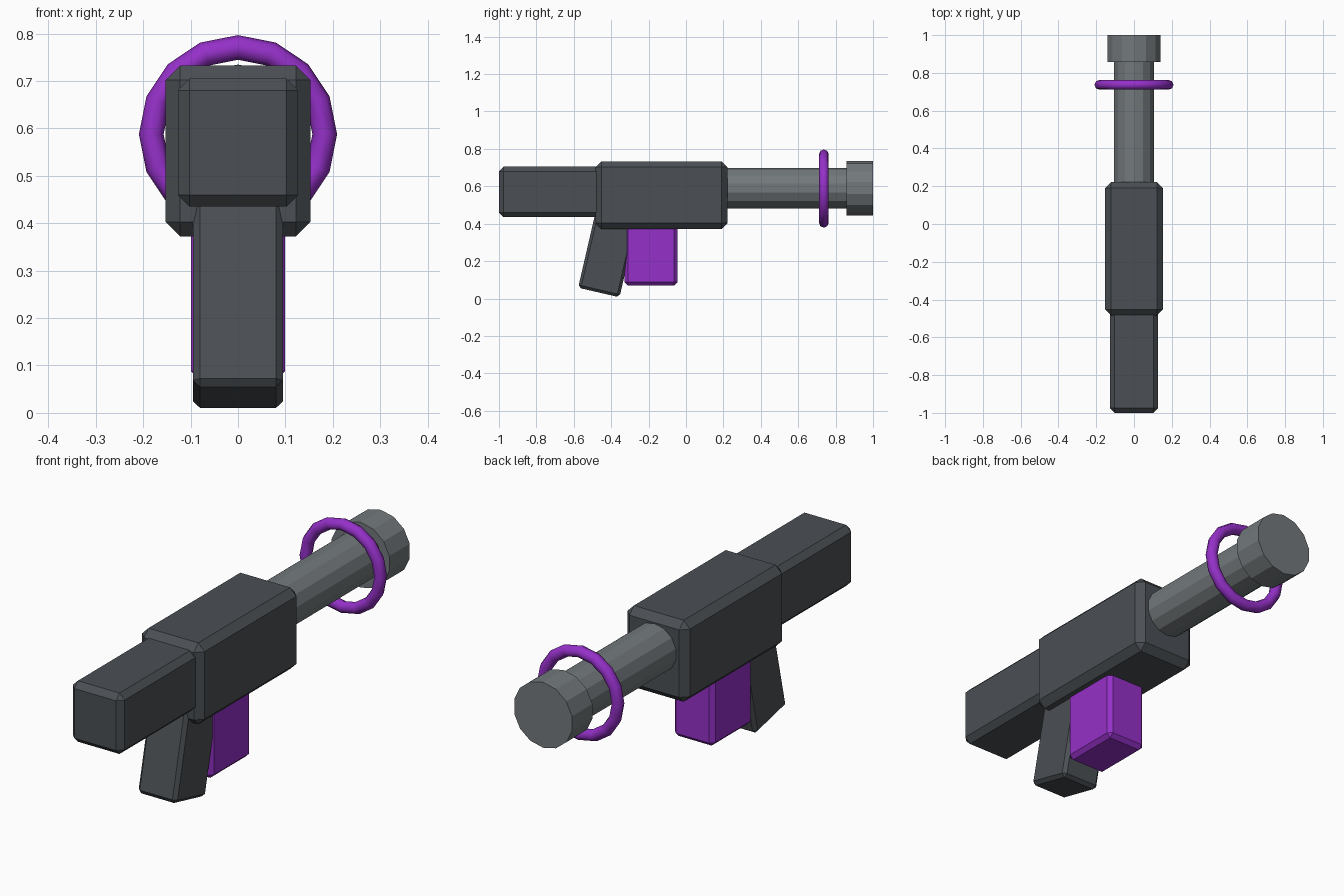
import bpy
from math import radians

if "Cube" in bpy.data.objects:
    bpy.data.objects.remove(bpy.data.objects["Cube"])


def material(name, rgb):
    m = bpy.data.materials.new(name)
    m.diffuse_color = (*rgb, 1)
    m.use_nodes = True
    m.node_tree.nodes["Principled BSDF"].inputs["Base Color"].default_value = m.diffuse_color
    return m


DARK = material("dark_metal", (0.07, 0.08, 0.09))
STEEL = material("steel", (0.17, 0.19, 0.20))
PURPLE = material("purple", (0.30, 0.03, 0.58))


def finish(name, mat):
    ob = bpy.context.object
    ob.name = name
    ob.data.materials.append(mat)
    return ob


def block(name, center, size, bevel, mat, tilt=0):
    """Box with a single-segment chamfer, optionally tilted about x."""
    bpy.ops.mesh.primitive_cube_add(size=1, location=center)
    ob = finish(name, mat)
    ob.scale = size
    bpy.ops.object.transform_apply(location=False, rotation=False, scale=True)
    ob.rotation_euler.x = radians(tilt)
    mod = ob.modifiers.new("chamfer", "BEVEL")
    mod.width = bevel
    mod.segments = 1
    return ob


def tube(name, radius, y0, y1, mat):
    """Cylinder lying along y on the bore axis."""
    bpy.ops.mesh.primitive_cylinder_add(
        vertices=14, radius=radius, depth=y1 - y0,
        location=(0, (y0 + y1) / 2, BORE_Z), rotation=(radians(90), 0, 0))
    return finish(name, mat)


BORE_Z = 0.59

# Receiver and stock
block("receiver", (0, -0.131, 0.5525), (0.306, 0.705, 0.361), 0.031, DARK)
block("stock", (0, -0.72, 0.57), (0.254, 0.56, 0.27), 0.025, DARK)

# Raked grip and magazine
block("grip", (0, -0.419, 0.237), (0.19, 0.227, 0.42), 0.015, DARK, tilt=-13)
block("magazine", (0, -0.187, 0.24), (0.198, 0.283, 0.34), 0.018, PURPLE)

# Barrel and muzzle
tube("barrel", 0.108, 0.15, 0.92, STEEL)
tube("muzzle", 0.145, 0.857, 1.0, STEEL)

# Floating ring around the barrel
bpy.ops.mesh.primitive_torus_add(
    major_segments=16, minor_segments=8, major_radius=0.183, minor_radius=0.026,
    location=(0, 0.737, 0.588), rotation=(radians(90), 0, 0))
finish("ring", PURPLE)
bpy.ops.object.shade_smooth_by_angle(angle=radians(50))
